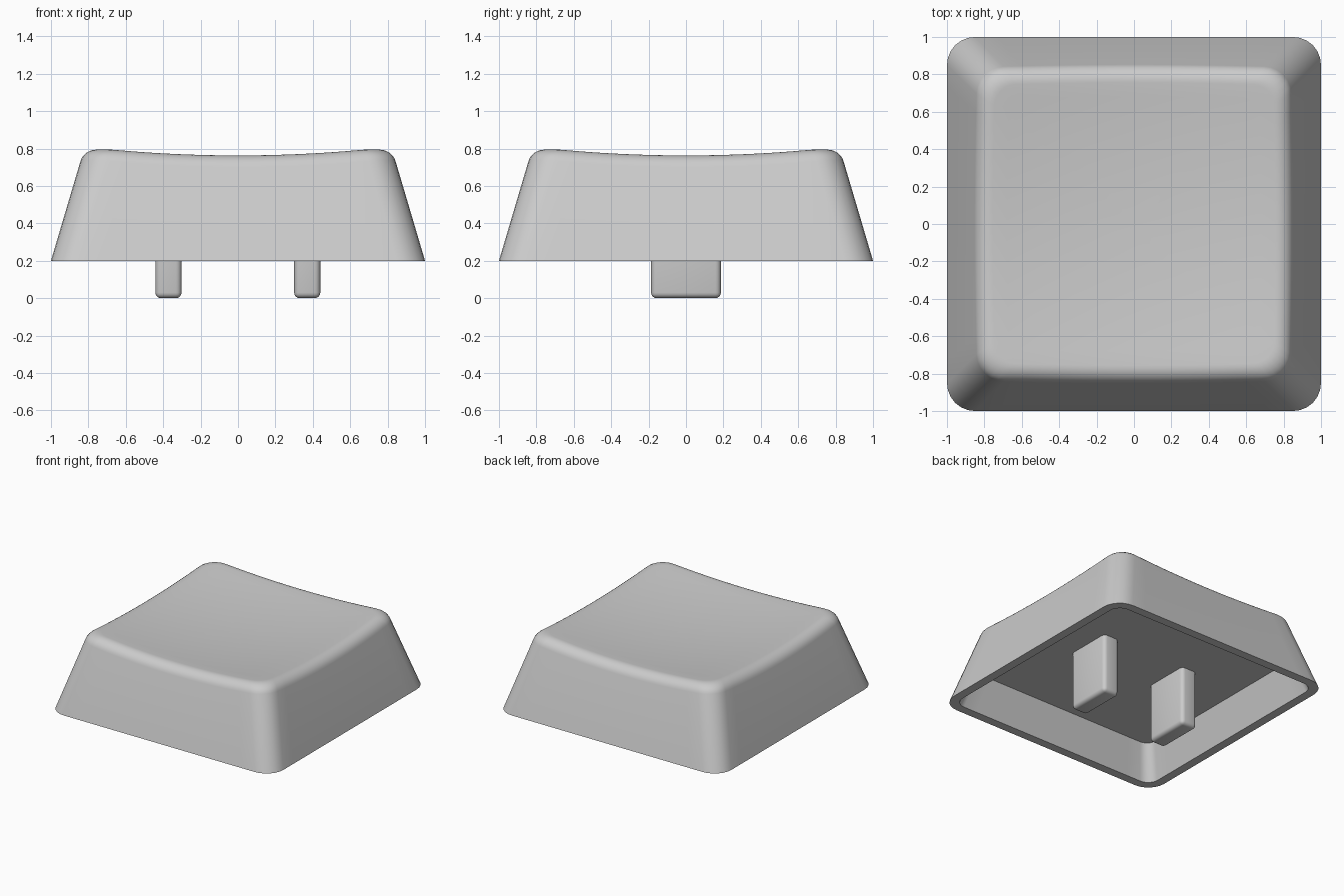
import bpy, bmesh, math

if "Cube" in bpy.data.objects:
    bpy.data.objects.remove(bpy.data.objects["Cube"])

ARC, SIDE = 6, 14          # segments per rounded corner and per straight side
BASE_Z, SLOPE = 0.2, 0.296  # skirt height and inward lean of the walls

grey = bpy.data.materials.new("light grey plastic")
grey.diffuse_color = (0.6, 0.6, 0.6, 1)
grey.use_nodes = True
grey.node_tree.nodes["Principled BSDF"].inputs["Base Color"].default_value = grey.diffuse_color


def dish(x, y):
    """Height of the scooped top."""
    return 0.722 + 0.071 * (x * x + y * y)


def wall(z):
    """Half width of the leaning wall at a height."""
    return 1 - SLOPE * (z - BASE_Z)


def point(i, half, r):
    """Point i on a rounded square outline, counter-clockwise."""
    quarter, k = divmod(i, ARC + SIDE)
    c = half - r
    if k <= ARC:
        a = math.pi / 2 * k / ARC
        x, y = c + r * math.cos(a), c + r * math.sin(a)
    else:
        x, y = c - 2 * c * (k - ARC) / SIDE, half
    for _ in range(quarter):
        x, y = -y, x
    return x, y


COUNT = 4 * (ARC + SIDE)


def fillet_column(i, steps=7):
    """Rounded edge between wall and dish at outline point i."""
    half = 0.83
    for _ in range(8):
        x, y = point(i, half, 0.14)
        half = wall(dish(x, y))
    zc = dish(x, y)
    low = (*point(i, wall(zc - 0.07), 0.145), zc - 0.07)
    inner = point(i, half - 0.075, 0.11)
    high = (*inner, dish(*inner))
    column = []
    for s in range(steps + 1):
        t = s / steps
        w = [(1 - t) ** 2, 2 * t * (1 - t) * 0.77, t * t]
        column.append([sum(k * p[a] for k, p in zip(w, (low, (x, y, zc), high))) / sum(w)
                       for a in range(3)])
    return column


def finish(obj, angle):
    obj.data.materials.append(grey)
    bpy.ops.object.select_all(action='DESELECT')
    obj.select_set(True)
    bpy.context.view_layer.objects.active = obj
    bpy.ops.object.shade_smooth_by_angle(angle=math.radians(angle))


# Cap shell: ceiling, inner wall, rim, outer wall, rounded edge, dished top
rings = [[(*point(i, h, r), z) for i in range(COUNT)]
         for h, r, z in ((0.85, 0.08, 0.47), (0.93, 0.09, BASE_Z), (1, 0.15, BASE_Z))]
rings += [list(ring) for ring in zip(*(fillet_column(i) for i in range(COUNT)))]
edge = rings[-1]
for f in (0.9, 0.75, 0.6, 0.45, 0.3, 0.15):
    rings.append([(x * f, y * f, dish(x * f, y * f)) for x, y, _ in edge])

bm = bmesh.new()
loops = [[bm.verts.new(p) for p in ring] for ring in rings]
for a, b in zip(loops, loops[1:]):
    for i in range(COUNT):
        j = (i + 1) % COUNT
        bm.faces.new((a[i], a[j], b[j], b[i]))
bm.faces.new(loops[0][::-1])
middle = bm.verts.new((0, 0, dish(0, 0)))
for i in range(COUNT):
    bm.faces.new((loops[-1][i], loops[-1][(i + 1) % COUNT], middle))
bmesh.ops.recalc_face_normals(bm, faces=bm.faces)
mesh = bpy.data.meshes.new("cap_shell")
bm.to_mesh(mesh)
bm.free()
cap = bpy.data.objects.new("cap_shell", mesh)
bpy.context.collection.objects.link(cap)
finish(cap, 35)

# Two rounded prongs under the ceiling
for name, x in (("left_prong", -0.372), ("right_prong", 0.37)):
    bpy.ops.mesh.primitive_cube_add(size=1, location=(x, 0, 0.255))
    prong = bpy.context.object
    prong.name = name
    prong.scale = (0.14, 0.374, 0.51)
    bpy.ops.object.transform_apply(location=False, rotation=False, scale=True)
    bevel = prong.modifiers.new("rounded edges", 'BEVEL')
    bevel.width = 0.03
    bevel.segments = 4
    bpy.ops.object.modifier_apply(modifier=bevel.name)
    finish(prong, 35)
